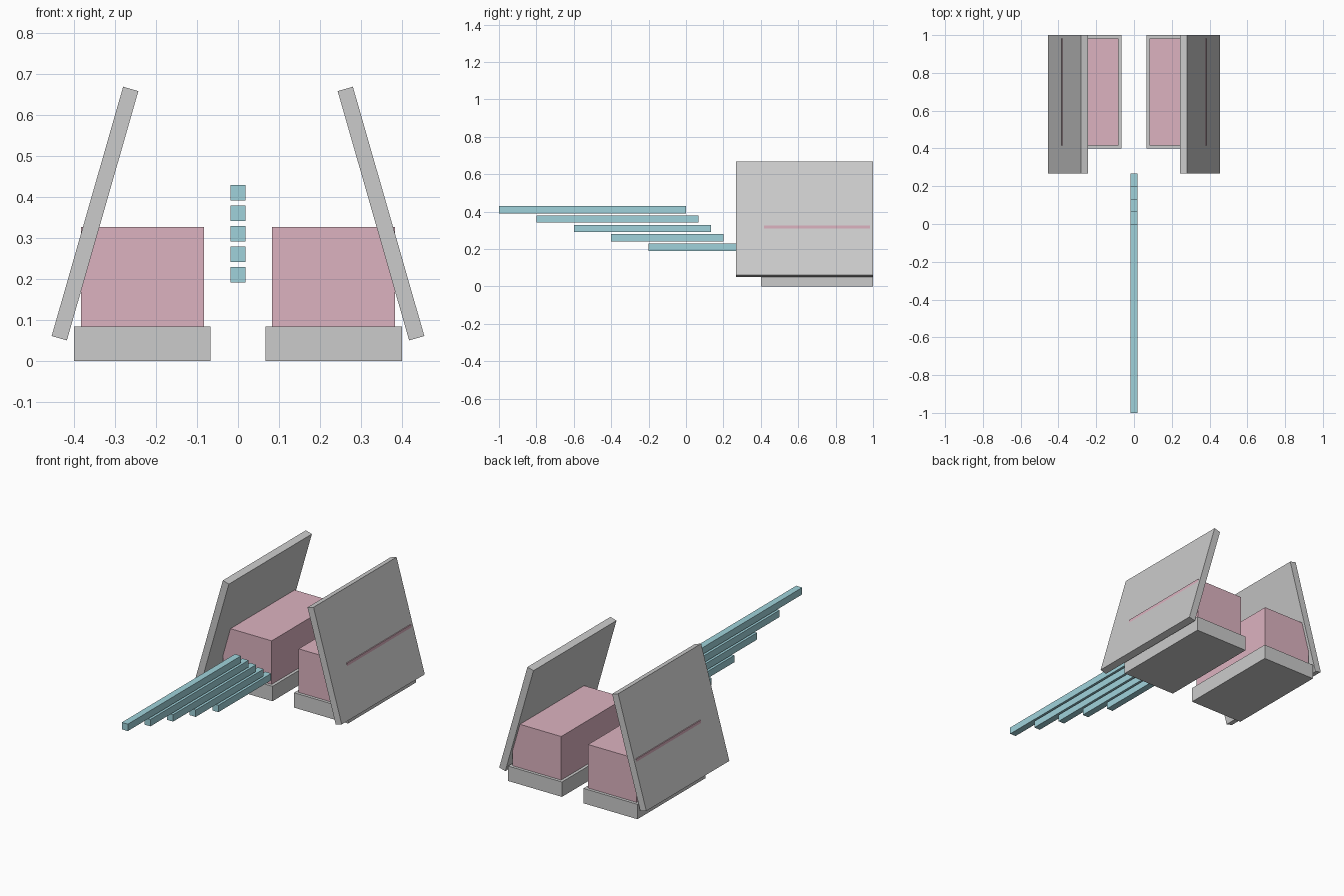
import bpy
from math import radians

if "Cube" in bpy.data.objects:
    bpy.data.objects.remove(bpy.data.objects["Cube"])


def material(name, rgb):
    m = bpy.data.materials.new(name)
    m.diffuse_color = (*rgb, 1)
    m.use_nodes = True
    m.node_tree.nodes["Principled BSDF"].inputs["Base Color"].default_value = m.diffuse_color
    return m


def box(name, center, size, mat=None, tilt=0):
    bpy.ops.mesh.primitive_cube_add(size=1, location=center)
    ob = bpy.context.object
    ob.name = name
    ob.scale = size
    bpy.ops.object.transform_apply(location=False, rotation=False, scale=True)
    ob.rotation_euler.y = tilt
    if mat:
        ob.data.materials.append(mat)
    return ob


pink = material("pink", (0.72, 0.45, 0.53))
blue = material("light_blue", (0.35, 0.65, 0.71))

# Mirrored pair: base slab, pink block, leaning panel
for side, s in (("left", -1), ("right", 1)):
    box(f"base_{side}", (s * 0.2333, 0.7, 0.0417), (0.3333, 0.6, 0.0833))
    box(f"block_{side}", (s * 0.2333, 0.7, 0.205), (0.3, 0.5667, 0.2433), pink)
    box(f"side_panel_{side}", (s * 0.349, 0.6333, 0.3595),
        (0.0387, 0.7333, 0.633), tilt=-s * radians(16))

# Staggered stack of bars, longest on top
for i in range(5):
    y0, y1 = -1 + 0.2 * i, 0.0667 * i
    box(f"bar_{i + 1}", (0, (y0 + y1) / 2, 0.41 - 0.05 * i),
        (0.0373, y1 - y0, 0.0385), blue)
